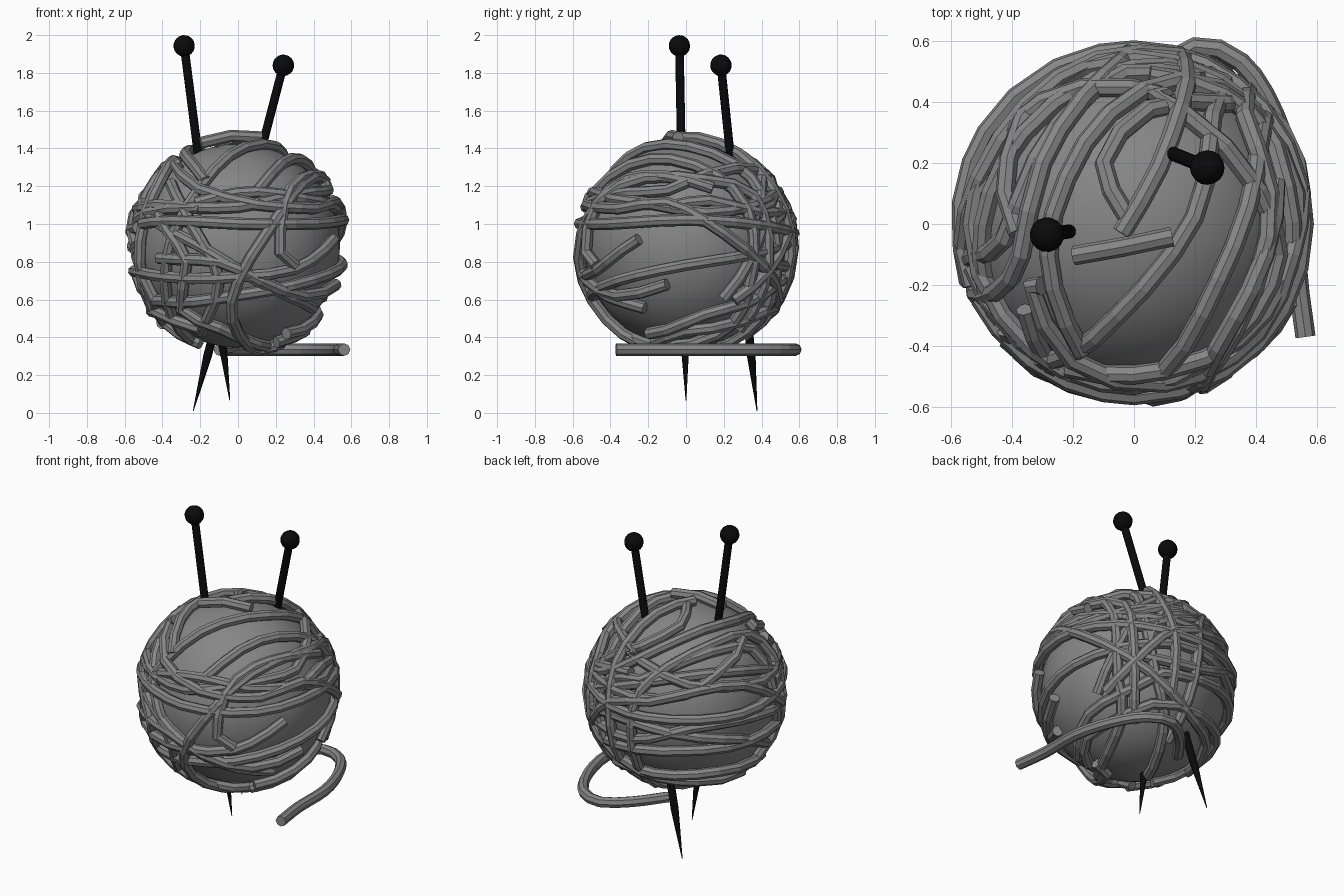
import bpy, math
from mathutils import Vector

if "Cube" in bpy.data.objects:
    bpy.data.objects.remove(bpy.data.objects["Cube"])

C = Vector((0, 0, 0.885))   # ball centre
R0 = 0.567                  # radius on which the yarn lies


def material(name, v):
    m = bpy.data.materials.new(name)
    m.diffuse_color = (v, v, v, 1)
    m.use_nodes = True
    m.node_tree.nodes["Principled BSDF"].inputs["Base Color"].default_value = m.diffuse_color
    return m


grey = material("yarn_grey", 0.24)
black = material("needle_black", 0.003)


def lift(a, b):
    return math.sqrt(max(0.0, R0 * R0 - a * a - b * b))


# Points on the ball, read in one of the six flat views
def F(x, z): return Vector((x, -lift(x, z - C.z), z - C.z))
def B(x, z): return Vector((x, lift(x, z - C.z), z - C.z))
def R(y, z): return Vector((lift(y, z - C.z), y, z - C.z))
def L(y, z): return Vector((-lift(y, z - C.z), y, z - C.z))
def T(x, y): return Vector((x, y, lift(x, y)))
def U(x, y): return Vector((x, y, -lift(x, y)))


def spline(pts, step=0.1):
    p = [2 * pts[0] - pts[1]] + pts + [2 * pts[-1] - pts[-2]]
    out = []
    for a, b, c, d in zip(p, p[1:], p[2:], p[3:]):
        n = max(1, round((c - b).length / step))
        for i in range(n):
            t = i / n
            out.append(0.5 * (2 * b + (c - a) * t + (2 * a - 5 * b + 4 * c - d) * t * t
                              + (3 * b - a - 3 * c + d) * t ** 3))
    return out + [pts[-1]]


def tube(name, pts, radius=0.032):
    cu = bpy.data.curves.new(name, 'CURVE')
    cu.dimensions = '3D'
    cu.bevel_depth, cu.bevel_resolution, cu.use_fill_caps = radius, 2, True
    cu.materials.append(grey)
    s = cu.splines.new('POLY')
    s.points.add(len(pts) - 1)
    for q, v in zip(s.points, pts):
        q.co = (*v, 1)
    s.use_smooth = False
    ob = bpy.data.objects.new(name, cu)
    bpy.context.collection.objects.link(ob)
    bpy.ops.object.select_all(action='DESELECT')
    ob.select_set(True)
    bpy.context.view_layer.objects.active = ob
    bpy.ops.object.convert(target='MESH')


count = 0


def strand(*pts, r=None):
    global count
    count += 1
    rad = r or R0 + 0.007 * (count % 3 - 1)
    tube("yarn_strand_%02d" % count, [C + v.normalized() * rad for v in spline(list(pts), 0.13)])


# Core ball
bpy.ops.mesh.primitive_uv_sphere_add(segments=48, ring_count=24, radius=0.54, location=C)
bpy.context.object.name = "yarn_core"
bpy.context.object.data.materials.append(grey)
bpy.ops.object.shade_smooth()

# Level wraps
strand(F(-.53, 1.03), F(0, 1.09), F(.45, 1.17), R(0, 1.22), R(.42, 1.26), B(.1, 1.25),
       B(-.3, 1.15), L(0, 1.08), L(-.3, 1.1), F(-.2, 1.08))
strand(F(-.5, 1.0), F(0, 1.0), F(.4, 1.0), R(0, 1.02), R(.45, .98), B(0, .95), L(.2, .95), L(-.2, .98))
strand(L(-.2, .59), F(-.4, .59), F(0, .62), F(.4, .7), R(0, .78), R(.45, .86), B(0, .9), L(.2, .78), L(-.2, .6))
strand(R(-.25, .92), F(.3, .76), F(0, .72), F(-.45, .73), L(0, .75), B(-.3, .75), B(.2, .7),
       R(.4, .62), R(.1, .52), R(-.2, .42))
strand(T(-.3, -.2), F(-.33, 1.3), F(-.2, 1.18), F(.1, 1.1), F(.4, 1.08), R(-.1, 1.11), R(.2, .95),
       R(.46, .7), B(0, .55), L(.3, .5), L(0, .48))
strand(R(-.22, .55), F(.35, .58), F(.1, .7), F(-.2, .88), F(-.45, 1.02), L(0, 1.15), L(.3, 1.2), B(0, 1.12), B(.3, 1.0))
strand(F(-.42, .82), F(-.1, .8), F(.12, .7), F(.35, .62), R(-.1, .68))
# Steep wraps
strand(U(.2, -.1), F(.1, .34), F(-.03, .5), F(0, .7), F(.15, .95), F(.33, 1.2), T(.44, .1),
       R(.35, 1.15), R(.43, .8), R(.28, .45))
strand(F(-.2, .36), F(-.42, .45), L(-.2, .6), L(-.12, .95), L(-.05, 1.25), T(-.25, .33), T(-.03, .5), B(.2, 1.1), B(.3, .8))
strand(F(-.45, .55), F(-.52, .8), F(-.45, 1.15), T(-.37, -.1), T(-.3, .2), T(-.1, .48), B(-.02, 1.0), B(0, .6), U(0, .3))
strand(T(-.57, -.2), T(-.5, .15), T(-.35, .38), T(-.12, .53), B(.15, .98), B(.35, .75), R(.25, .6))
strand(F(-.25, .38), F(-.38, .6), F(-.36, .9), F(-.2, 1.2), T(-.05, -.3), T(.2, .02), T(.26, .35),
       B(.3, 1.0), B(.24, .7), U(.1, .4), U(-.1, 0))
strand(T(.1, -.48), T(.28, -.18), T(.41, .25), R(.36, .95), R(.33, .65), U(.3, .25), U(.1, -.2),
       U(-.1, -.35), F(-.3, .55), F(-.27, .8), F(-.42, 1.05))
strand(F(.3, .78), F(.22, .85), F(.24, 1.1), T(.33, -.3), T(.46, .14))
strand(F(-.2, .42), F(-.1, .7), F(-.25, 1.0), F(-.36, 1.22))
# Top wraps
strand(T(.52, -.1), T(.5, .12), T(.39, .37), T(.15, .47), T(-.08, .36), T(-.22, .15), T(-.28, -.1), T(-.17, -.42))
strand(T(-.04, -.03), T(.08, .18), T(.17, .45), B(.15, .95), B(.12, .6))
strand(T(-.02, .02), T(-.1, .2), T(.05, .38), T(.3, .4), R(.4, .95), R(.2, .6))
strand(T(-.22, -.47), T(.1, -.48), T(.34, -.38), T(.49, -.18), T(.53, .1), B(.38, 1.1), B(.05, 1.17))
strand(T(-.19, -.1), T(.12, -.04), r=0.588)
# Back and underside wraps
strand(B(.4, .8), B(0, .78), B(-.35, .9), L(.1, .9), L(-.2, .85))
strand(T(-.38, -.03), L(.1, 1.25), B(-.3, 1.1), B(0, 1.05), B(.4, 1.05))
strand(F(.2, .38), U(.35, 0), U(.2, .4), U(-.1, .45), U(-.4, .25), U(-.42, -.15), F(-.2, .45))

# Loose yarn tail
tube("yarn_tail", spline([Vector((x, y, .335)) for x, y in (
    (-.08, .3), (.05, .47), (.2, .58), (.35, .53), (.46, .36), (.53, .12), (.535, -.15), (.562, -.37))], .08), .033)


# Needles
def needle(name, head, tip):
    head, tip = Vector(head), Vector(tip)
    d = (tip - head).normalized()
    q = d.to_track_quat('Z', 'Y').to_euler()
    neck = tip - d * 0.3
    for part, a, b, r2 in (("shaft", head, neck, .023), ("point", neck, tip, .002)):
        bpy.ops.mesh.primitive_cone_add(vertices=12, radius1=.023, radius2=r2, depth=(b - a).length,
                                        location=(a + b) / 2, rotation=q)
        bpy.context.object.name = name + "_" + part
        bpy.context.object.data.materials.append(black)
    bpy.ops.mesh.primitive_uv_sphere_add(segments=16, ring_count=10, radius=.057, location=head, rotation=q)
    bpy.context.object.name = name + "_head"
    bpy.context.object.data.materials.append(black)


needle("left_needle", (-.285, -.035, 1.943), (-.043, 0, .065))
needle("right_needle", (.24, .185, 1.84), (-.237, .376, .01))
